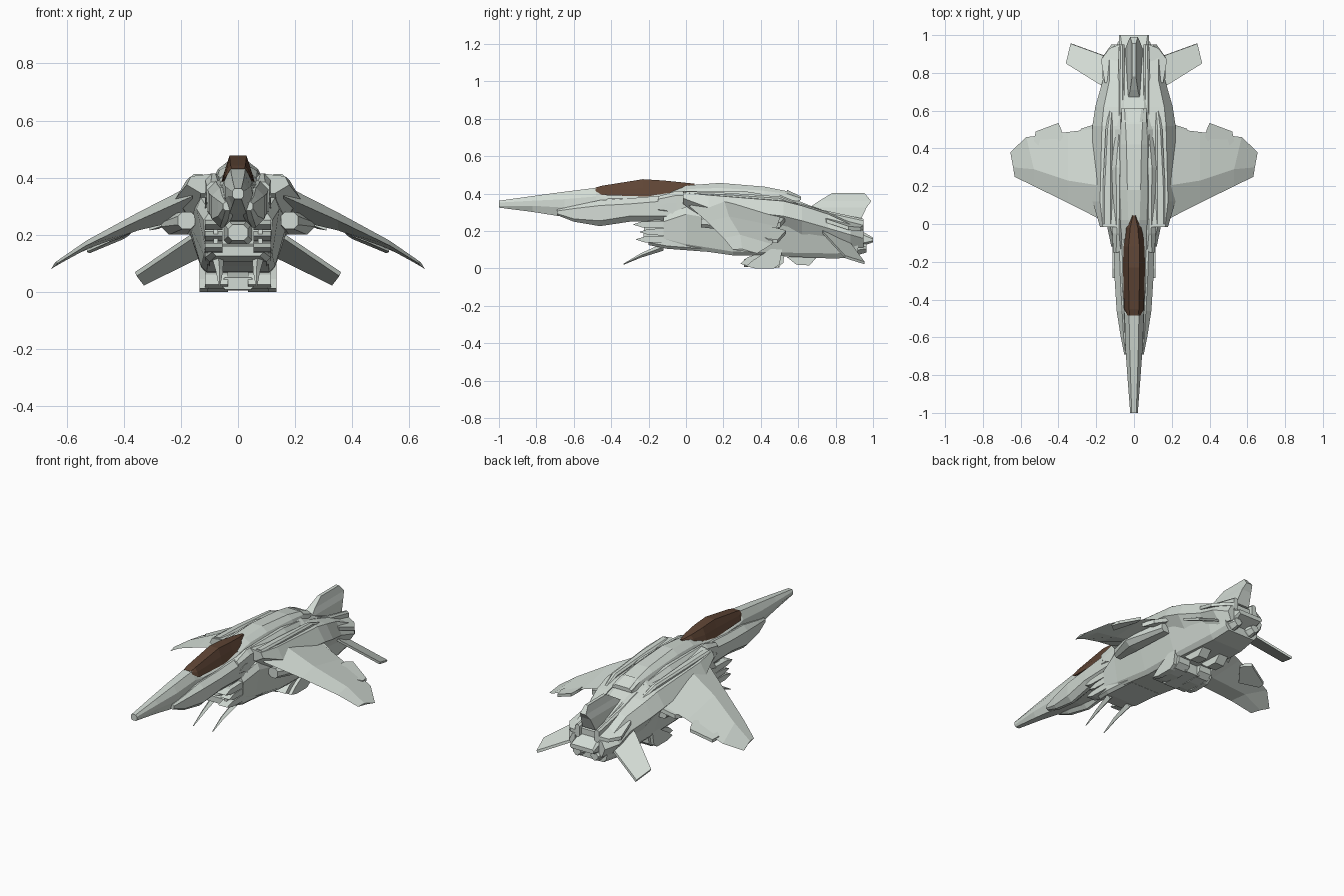
import bpy, bmesh
from mathutils import Vector


def material(name, rgb):
    m = bpy.data.materials.new(name)
    m.diffuse_color = (*rgb, 1)
    return m


HULL = material("pale grey green", (0.65, 0.71, 0.66))
GLASS = material("dark brown glass", (0.115, 0.06, 0.036))


def loft(name, rings, mirror=False, mat=HULL):
    """Skin a row of equal-length rings and cap both ends."""
    bm = bmesh.new()
    rows = [[bm.verts.new(p) for p in r] for r in rings]
    n = len(rows[0])
    for a, b in zip(rows, rows[1:]):
        for i in range(n):
            j = (i + 1) % n
            bm.faces.new((a[i], a[j], b[j], b[i]))
    bm.faces.new(rows[0])
    bm.faces.new(rows[-1])
    bmesh.ops.recalc_face_normals(bm, faces=bm.faces)
    me = bpy.data.meshes.new(name)
    bm.to_mesh(me)
    bm.free()
    me.materials.append(mat)
    ob = bpy.data.objects.new(name, me)
    bpy.context.collection.objects.link(ob)
    if mirror:
        ob.modifiers.new("mirror", 'MIRROR').use_mirror_merge = False
    return ob


def sym(y, *half):
    """Ring symmetric about x = 0 from half-profile (x, z) points, top to bottom."""
    return [(x, y, z) for x, z in half] + [(-x, y, z) for x, z in reversed(half)]


def octo(y, x0, x1, z0, z1, c=0.015):
    """Chamfered rectangle ring."""
    c = min(c, (x1 - x0) * .4, (z1 - z0) * .4)
    return [(x, y, z) for x, z in ((x0 + c, z0), (x1 - c, z0), (x1, z0 + c), (x1, z1 - c),
                                   (x1 - c, z1), (x0 + c, z1), (x0, z1 - c), (x0, z0 + c))]


def plate(name, pts, offset, mirror=True):
    """Flat polygon given thickness along an offset vector."""
    o = Vector(offset)
    return loft(name, [pts, [tuple(Vector(p) + o) for p in pts]], mirror)


def side_prism(name, yz, x0, x1, mirror=True):
    """Side-view outline (y, z) extruded across x."""
    return plate(name, [(x0, y, z) for y, z in yz], (x1 - x0, 0, 0), mirror)


# Nose and central fuselage
loft("fuselage", [
    sym(-1.0, (.012, .362), (.02, .352), (.02, .335), (.012, .325)),
    sym(-.82, (.018, .387), (.034, .362), (.034, .335), (.02, .302)),
    sym(-.65, (.023, .41), (.046, .37), (.046, .325), (.03, .275)),
    sym(-.48, (.026, .431), (.05, .385), (.058, .31), (.04, .25)),
    sym(-.42, (.03, .40), (.055, .375), (.065, .31), (.045, .25)),
    sym(-.2, (.048, .395), (.07, .375), (.085, .31), (.06, .25)),
    sym(.1, (.06, .42), (.10, .39), (.10, .29), (.07, .22)),
    sym(.5, (.06, .40), (.10, .37), (.10, .26), (.08, .2)),
    sym(.68, (.05, .33), (.08, .31), (.09, .24), (.08, .18)),
    sym(.93, (.05, .24), (.07, .22), (.08, .2), (.06, .16))])

# Cockpit canopy
loft("canopy", [
    sym(-.485, (.022, .432), (.03, .425), (.034, .415)),
    sym(-.45, (.026, .442), (.042, .42), (.053, .392)),
    sym(-.23, (.03, .477), (.045, .43), (.058, .385)),
    sym(-.12, (.029, .47), (.045, .43), (.058, .388)),
    sym(-.02, (.02, .46), (.034, .44), (.046, .42)),
    sym(.045, (.006, .453), (.01, .445), (.012, .43))], mat=GLASS)

# Raised spine behind the canopy
loft("spine", [
    sym(-.08, (.03, .425), (.062, .40), (.085, .37)),
    sym(.02, (.03, .445), (.066, .425), (.09, .37)),
    sym(.18, (.035, .457), (.07, .43), (.10, .37)),
    sym(.42, (.04, .437), (.07, .415), (.09, .37)),
    sym(.53, (.045, .415), (.065, .40), (.075, .365)),
    sym(.61, (.05, .385), (.06, .375), (.065, .36))])
loft("spine_cap", [
    sym(.54, (.03, .42), (.065, .40), (.065, .37)),
    sym(.615, (.04, .385), (.065, .375), (.065, .365))])

# Cheek fairings beside the nose
loft("cheek", [
    octo(-.69, .02, .052, .285, .315, .008),
    octo(-.6, .02, .07, .25, .335),
    octo(-.46, .02, .092, .226, .365, .03),
    octo(-.3, .02, .102, .25, .375, .03),
    octo(-.12, .02, .108, .25, .39, .03),
    octo(.02, .02, .11, .25, .40, .03)], True)

# Collar blocks and shoulder hulls
loft("collar", [octo(-.15, .055, .11, .30, .385), octo(-.05, .055, .115, .28, .415, .025),
                octo(.3, .05, .12, .28, .415, .025), octo(.52, .05, .095, .3, .38, .02)], True)
loft("shoulder", [
    [(x, y, z) for x, z in ((.08, b[1]), b, c, d, (.08, d[1] + .01))]
    for y, b, c, d in (
        (-.015, (.13, .345), (.18, .375), (.165, .405)),
        (.12, (.15, .24), (.22, .325), (.18, .392)),
        (.52, (.16, .21), (.22, .28), (.17, .36)),
        (.62, (.15, .17), (.205, .255), (.16, .335)),
        (.76, (.13, .14), (.165, .215), (.13, .29)),
        (.88, (.12, .11), (.17, .18), (.13, .235)),
        (.95, (.10, .11), (.12, .16), (.10, .20)))], True)
side_prism("intake_lip", [(-.14, .33), (-.02, .26), (.12, .24), (.06, .31), (.0, .35), (-.1, .35)],
           .08, .115)
loft("shoulder_plate", [octo(.0, .115, .165, .38, .412, .01), octo(.2, .115, .165, .37, .405, .01),
                        octo(.5, .115, .15, .34, .385, .01), octo(.6, .11, .135, .32, .345, .008)], True)

# Lower trunk, narrow at the belly and flared to the wing roots
loft("lower_trunk", [
    sym(-.12, (.10, .28), (.12, .25), (.115, .16), (.10, .12)),
    sym(.0, (.13, .33), (.145, .29), (.12, .13), (.105, .105)),
    sym(.25, (.16, .33), (.175, .25), (.13, .09), (.11, .07)),
    sym(.5, (.16, .30), (.18, .24), (.13, .085), (.11, .065)),
    sym(.8, (.12, .22), (.145, .19), (.12, .08), (.10, .052)),
    sym(.92, (.09, .2), (.12, .17), (.11, .09), (.09, .065))])
loft("front_tray", [octo(-.2, -.09, .09, .125, .16), octo(-.1, -.115, .115, .105, .17),
                    octo(.1, -.115, .115, .09, .17)])

# Stacked blades and bracket in front of the trunk
for i, (y, z) in enumerate(((-.27, .155), (-.25, .195), (-.285, .235))):
    side_prism(f"front_blade_{i}", [(y, z), (y + .05, z + .016), (-.08, z + .02), (-.08, z - .02),
                                    (y + .05, z - .016)], .055, .115)
side_prism("blade_post", [(-.22, .25), (-.1, .27), (-.1, .12), (-.23, .15)], .07, .085)
loft("front_bracket", [octo(-.22, -.035, .035, .18, .235), octo(-.08, -.055, .055, .16, .26)])

# Forward guns
loft("gun", [[(x + r * dx, y, z + r * dz) for dx, dz in ((-1, 0), (0, -1), (1, 0), (0, 1))]
             for x, y, z, r in ((.065, -.335, .022, .003), (.065, -.24, .07, .012),
                                (.07, -.12, .115, .02))], True)

# Feet under the trunk
side_prism("foot", [(.29, .025), (.34, .01), (.43, .0), (.49, .004), (.52, .03), (.53, .12),
                    (.49, .14), (.42, .09), (.33, .06)], .035, .115)
side_prism("foot_guard", [(.32, .012), (.37, .0), (.47, .0), (.5, .02), (.52, .13), (.48, .12),
                          (.36, .045)], .105, .135)
loft("foot_bridge", [octo(.31, -.06, .06, .008, .05), octo(.5, -.06, .06, .005, .09)])
side_prism("belly_pod", [(.54, .06), (.59, .02), (.66, .016), (.7, .06), (.66, .09)], .03, .09)

# Drooping main wings: leading edge, crest, trailing edge, underside
loft("wing", [
    [(.16, .015, .335), (.16, .2, .375), (.16, .51, .295), (.16, .25, .26)],
    [(.35, .112, .25), (.35, .23, .278), (.35, .487, .225), (.35, .26, .215)],
    [(.53, .2, .163), (.53, .29, .18), (.57, .46, .13), (.53, .32, .15)],
    [(.632, .25, .1), (.64, .3, .104), (.655, .38, .08), (.64, .32, .09)]], True)
plate("outer_flap", [(.375, .46, .205), (.385, .5, .195), (.4, .535, .185), (.52, .49, .135),
                     (.53, .44, .14), (.45, .36, .175)], (0, 0, .018))
plate("inner_flap", [(.18, .44, .26), (.2, .53, .25), (.28, .505, .22), (.31, .44, .215)], (0, 0, .025))
loft("wing_root_fairing", [octo(.08, .15, .21, .22, .28), octo(.25, .15, .27, .2, .27, .03),
                           octo(.5, .15, .22, .2, .27)], True)

# Tail: centre fin, rails, lower fins and exhausts
loft("centre_fin", [[(x * s, y, z) for s, y in ((1, a), (1, b), (-1, b), (-1, a))]
                    for x, z, a, b in ((.045, .25, .62, .93), (.032, .325, .66, .965),
                                       (.02, .36, .71, .99), (.01, .402, .78, .955))])
loft("tail_rail", [octo(.55, .05, .085, .28, .365, .01), octo(.72, .05, .085, .22, .315, .01),
                   octo(.95, .05, .08, .19, .265, .01)], True)
loft("tail_block", [octo(.78, -.08, .08, .1, .24, .02), octo(.92, -.08, .08, .11, .21, .02),
                    octo(1.0, -.08, .08, .14, .165, .008)])
plate("lower_fin", [(.13, .72, .205), (.17, .735, .18), (.355, .85, .055), (.33, .955, .022),
                    (.11, .875, .13)], (.006, 0, .014))
plate("tail_plate", [(.09, .72, .27), (.155, .75, .245), (.175, .87, .205), (.13, .93, .2),
                     (.08, .95, .21)], (0, 0, .02))
loft("exhaust", [octo(.84, .02, .10, .07, .15, .025), octo(.93, .025, .095, .075, .145, .025),
                 octo(.965, .035, .085, .085, .135, .02)], True)
